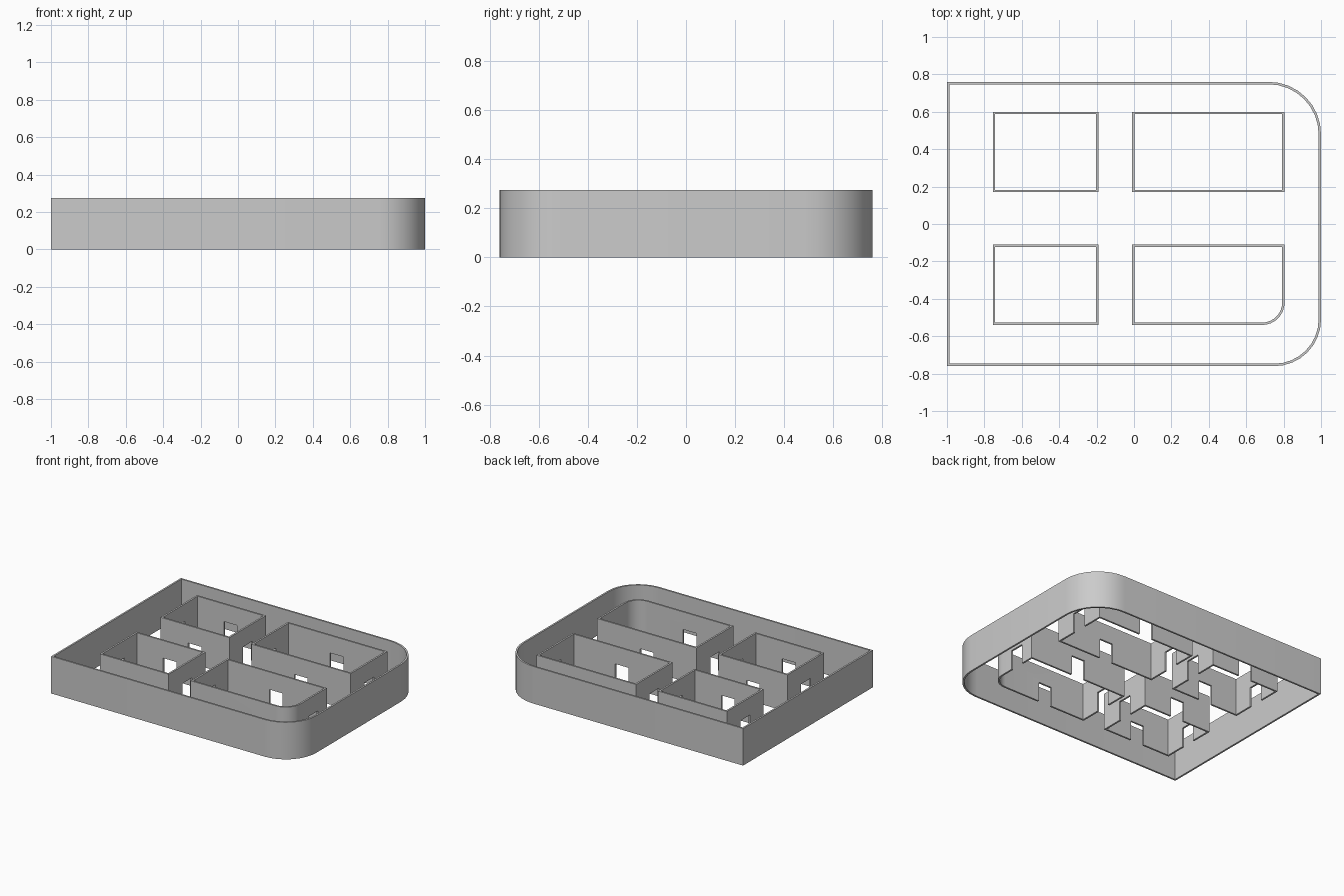
import bpy, bmesh, math
from mathutils import Vector, Matrix

HEIGHT, THICK = 0.275, 0.013
DOOR_W, DOOR_H = 0.11, 0.145

if "Cube" in bpy.data.objects:
    bpy.data.objects.remove(bpy.data.objects["Cube"], do_unlink=True)

grey = bpy.data.materials.new("wall grey")
grey.use_nodes = True
grey.diffuse_color = (0.6, 0.6, 0.6, 1)
grey.node_tree.nodes["Principled BSDF"].inputs["Base Color"].default_value = (0.6, 0.6, 0.6, 1)


def outline(x0, x1, y0, y1, front_r, back_r, inset):
    """Counter-clockwise rectangle whose +x corners may be rounded."""
    pts = [Vector((x0 + inset, y0 + inset, 0))]
    for y, side, r, start in ((y0, 1, front_r, -90), (y1, -1, back_r, 0)):
        if r:
            for i in range(9):
                a = math.radians(start + 90 * i / 8)
                pts.append(Vector((x1 - r + (r - inset) * math.cos(a),
                                   y + side * r + (r - inset) * math.sin(a), 0)))
        else:
            pts.append(Vector((x1 - inset, y + side * inset, 0)))
    pts.append(Vector((x0 + inset, y1 - inset, 0)))
    return pts


def to_object(bm, name):
    mesh = bpy.data.meshes.new(name)
    bm.to_mesh(mesh)
    bm.free()
    obj = bpy.data.objects.new(name, mesh)
    bpy.context.collection.objects.link(obj)
    return obj


def activate(obj):
    bpy.ops.object.select_all(action="DESELECT")
    obj.select_set(True)
    bpy.context.view_layer.objects.active = obj


def cut_doors(wall, spots):
    bm = bmesh.new()
    for x, y in spots:
        # sunk below the floor so every doorway is open at the bottom
        size = Matrix.Diagonal((DOOR_W, DOOR_W, DOOR_H + 0.05, 1))
        spot = Matrix.Translation((x, y, (DOOR_H - 0.05) / 2))
        bmesh.ops.create_cube(bm, size=1, matrix=spot @ size)
    cutter = to_object(bm, "door_cutter")
    cutter.hide_render = True
    mod = wall.modifiers.new("doors", "BOOLEAN")
    mod.operation, mod.solver, mod.object = "DIFFERENCE", "EXACT", cutter
    activate(wall)
    bpy.ops.object.modifier_apply(modifier=mod.name)
    bpy.data.objects.remove(cutter, do_unlink=True)


def build_wall(name, x0, x1, y0, y1, front_r=0, back_r=0, doors=True):
    bm = bmesh.new()
    up = Vector((0, 0, HEIGHT))
    outer = outline(x0, x1, y0, y1, front_r, back_r, 0)
    inner = outline(x0, x1, y0, y1, front_r, back_r, THICK)
    rings = [[bm.verts.new(p) for p in ring] for ring in
             (outer, [p + up for p in outer], [p + up for p in inner], inner)]
    n = len(outer)
    for k in range(4):
        a, b = rings[k], rings[(k + 1) % 4]
        for i in range(n):
            j = (i + 1) % n
            bm.faces.new((a[i], a[j], b[j], b[i]))
    bmesh.ops.recalc_face_normals(bm, faces=bm.faces)
    wall = to_object(bm, name)
    wall.data.materials.append(grey)
    if doors:
        # one doorway in the middle of each straight wall
        xm, ym, h = (x0 + x1) / 2, (y0 + y1) / 2, THICK / 2
        cut_doors(wall, [(xm, y1 - h), (x0 + h, ym),
                         (xm - front_r / 2, y0 + h), (x1 - h, ym + front_r / 2)])
    activate(wall)
    bpy.ops.object.shade_smooth_by_angle(angle=math.radians(30))
    return wall


# Outer shell, rounded at its +x end
build_wall("outer_wall", -1, 1, -0.76, 0.76, 0.25, 0.28, doors=False)

# Four inner rooms
build_wall("back_right_room", -0.755, -0.19, 0.17, 0.6)
build_wall("back_left_room", -0.01, 0.805, 0.17, 0.6)
build_wall("front_right_room", -0.755, -0.19, -0.54, -0.11)
build_wall("front_left_room", -0.01, 0.805, -0.54, -0.11, front_r=0.12)
